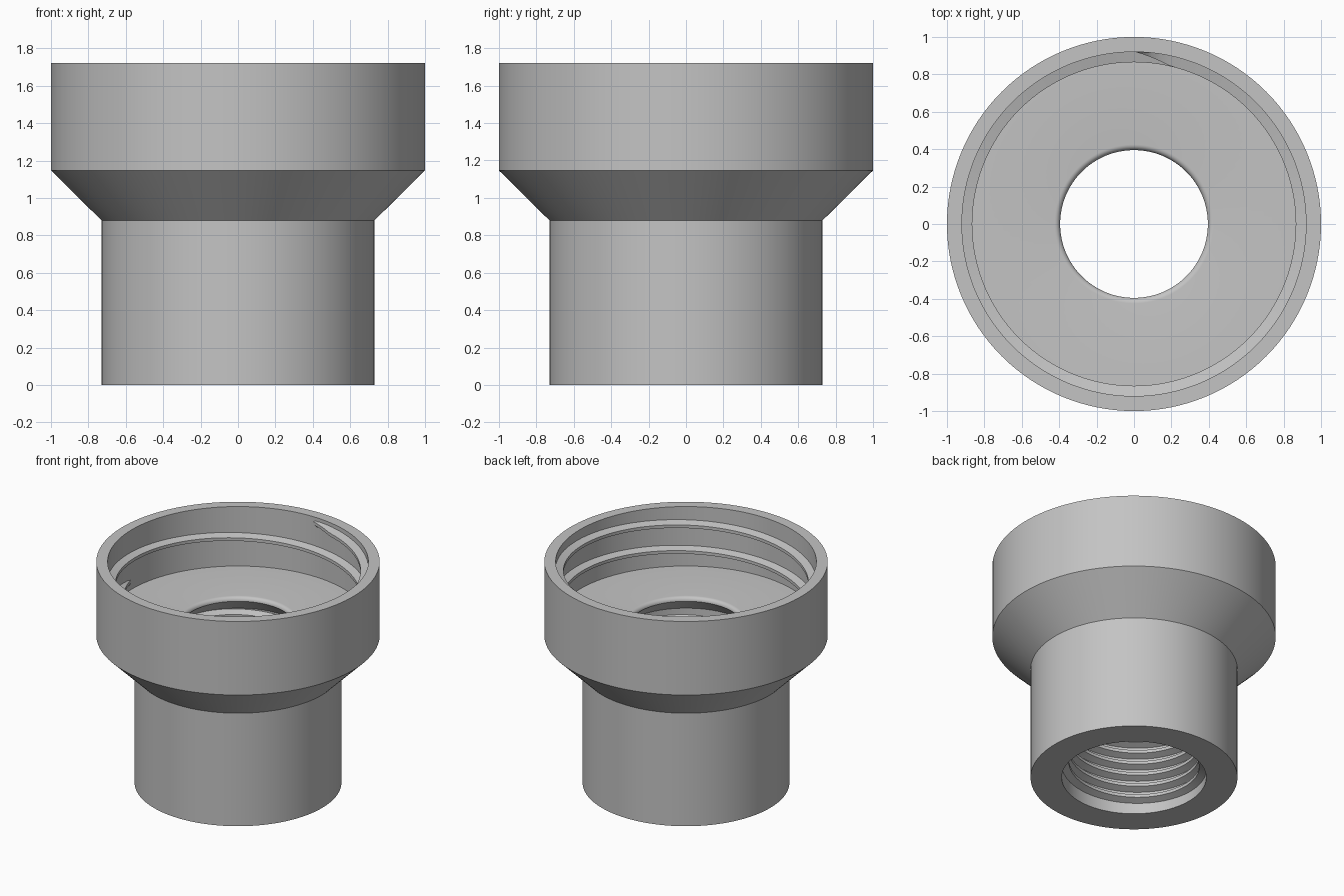
import bpy, bmesh
from math import sin, cos, pi, radians

old = bpy.data.objects.get("Cube")
if old:
    bpy.data.objects.remove(old, do_unlink=True)

grey = bpy.data.materials.new("plain grey")
grey.use_nodes = True
color = (0.55, 0.55, 0.55, 1)
grey.diffuse_color = color
grey.node_tree.nodes["Principled BSDF"].inputs["Base Color"].default_value = color


def finish(name, bm):
    """Turn a bmesh into a smooth-shaded object with sharp edges kept."""
    bmesh.ops.recalc_face_normals(bm, faces=bm.faces)
    mesh = bpy.data.meshes.new(name)
    bm.to_mesh(mesh)
    bm.free()
    obj = bpy.data.objects.new(name, mesh)
    bpy.context.collection.objects.link(obj)
    mesh.materials.append(grey)
    bpy.ops.object.select_all(action="DESELECT")
    obj.select_set(True)
    bpy.context.view_layer.objects.active = obj
    bpy.ops.object.shade_smooth_by_angle(angle=radians(25))
    return obj


def lathe(name, profile, steps=128):
    """Revolve a closed (radius, height) outline about the z axis."""
    bm = bmesh.new()
    rings = [[bm.verts.new((r * cos(2 * pi * i / steps), r * sin(2 * pi * i / steps), z))
              for r, z in profile] for i in range(steps)]
    n = len(profile)
    for i in range(steps):
        a, b = rings[i], rings[(i + 1) % steps]
        for j in range(n):
            k = (j + 1) % n
            bm.faces.new((a[j], b[j], b[k], a[k]))
    return finish(name, bm)


def thread(name, wall, crest, base_half, crest_half, z_start, pitch, start, end, taper=13):
    """Sweep a trapezoid ridge up a helix on the inside of a wall, run out at both ends."""
    bm = bmesh.new()
    root = wall + 0.008
    steps = round((end - start) / 3)
    sections = []
    for i in range(steps + 1):
        deg = start + (end - start) * i / steps
        depth = min(1, (deg - start) / taper, (end - deg) / taper)
        tip = wall + 0.002 - (wall + 0.002 - crest) * depth
        z = z_start + pitch * (deg - start) / 360
        a = radians(deg)
        shape = ((root, -base_half), (tip, -crest_half), (tip, crest_half), (root, base_half))
        sections.append([bm.verts.new((r * cos(a), r * sin(a), z + h)) for r, h in shape])
    for a, b in zip(sections, sections[1:]):
        for j in range(4):
            k = (j + 1) % 4
            bm.faces.new((a[j], b[j], b[k], a[k]))
    bm.faces.new(sections[0])
    bm.faces.new(sections[-1])
    return finish(name, bm)


# Rounded lip where the cup floor meets the hole
lip_r, lip_size, floor_z = 0.395, 0.03, 1.257
lip = [(lip_r + lip_size * (1 - sin(t)), floor_z - lip_size * (1 - cos(t)))
       for t in (radians(15 * i) for i in range(7))]

# Hollow body: narrow sleeve, flared shoulder, wide cup, floor, hole and bore
bore = 0.51
body = [(bore, 0), (0.73, 0), (0.73, 0.88), (1, 1.147), (1, 1.72),
        (0.92, 1.72), (0.92, floor_z)] + lip + [(bore, 1.12)]
lathe("adapter_body", body)

# Coarse ridge inside the cup
thread("cup_thread", 0.92, 0.865, 0.03, 0.012, 1.32, 0.2, 180, 810)

# Fine ridge inside the sleeve
thread("sleeve_thread", bore, 0.46, 0.036, 0.012, 0.06, 0.09, 0, 360 * 11.5)
